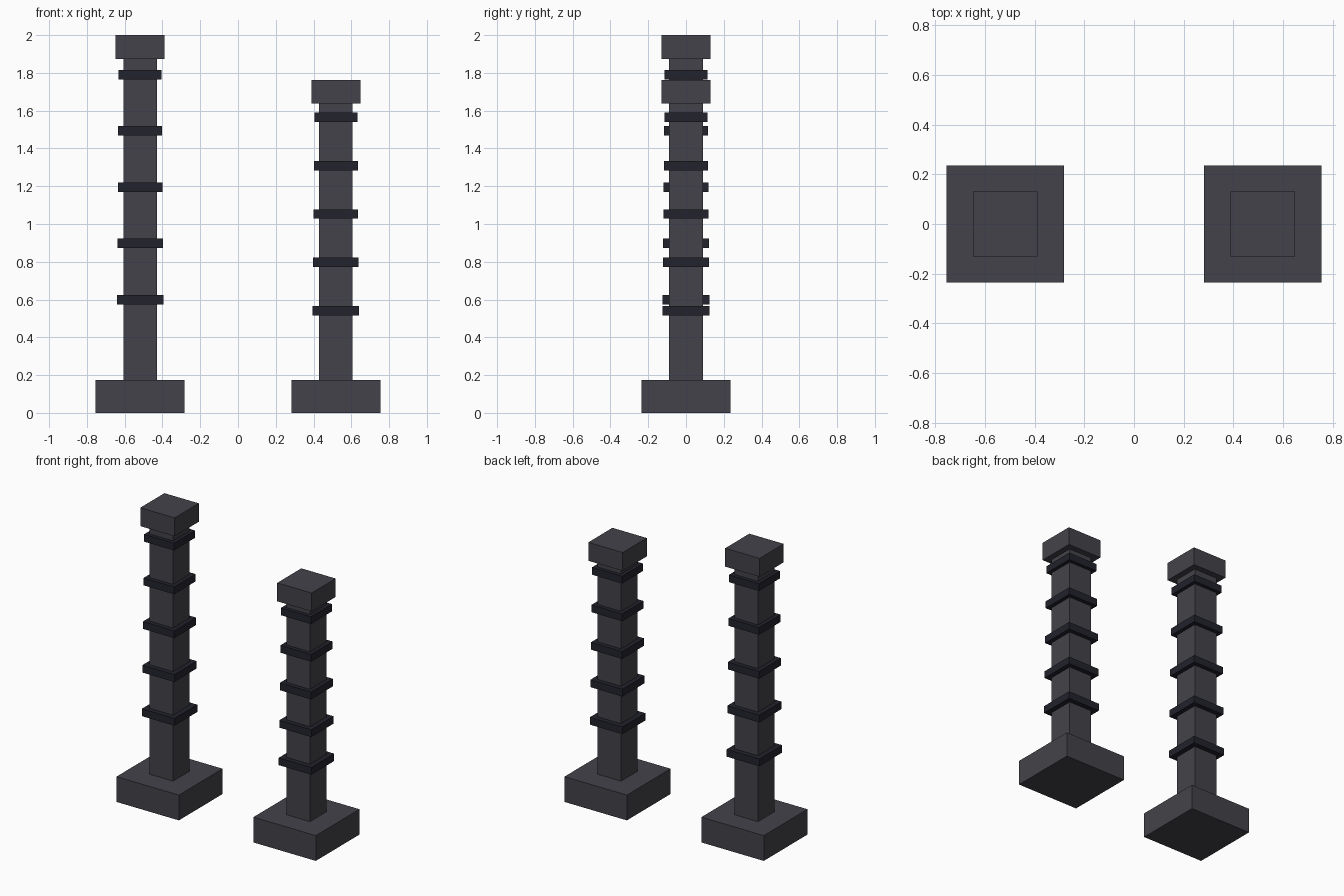
import bpy

if "Cube" in bpy.data.objects:
    bpy.data.objects.remove(bpy.data.objects["Cube"])


def material(name, color):
    m = bpy.data.materials.new(name)
    m.diffuse_color = (*color, 1)
    m.use_nodes = True
    m.node_tree.nodes["Principled BSDF"].inputs["Base Color"].default_value = m.diffuse_color
    return m


stone = material("dark_stone", (0.055, 0.055, 0.068))
band = material("dark_band", (0.016, 0.016, 0.026))


def box(name, x, width, z0, z1, mat):
    """Square box centred on y = 0, spanning z0 to z1."""
    bpy.ops.mesh.primitive_cube_add(size=1, location=(x, 0, (z0 + z1) / 2))
    ob = bpy.context.object
    ob.name = name
    ob.scale = (width, width, z1 - z0)
    bpy.ops.object.transform_apply(location=False, rotation=False, scale=True)
    ob.data.materials.append(mat)


def pillar(side, x, top, first_ring, ring_step):
    cap_bottom = top - 0.126
    box(side + "_base", x, 0.472, 0, 0.173, stone)
    box(side + "_shaft", x, 0.178, 0.173, cap_bottom, stone)
    box(side + "_cap", x, 0.26, cap_bottom, top, stone)
    # Bands shrink slightly towards the top
    for i in range(5):
        z = first_ring + i * ring_step
        box(f"{side}_band_{i + 1}", x, 0.247 - 0.005 * i, z - 0.025, z + 0.025, band)


pillar("tall_pillar", -0.518, 2.0, 0.599, 0.298)
pillar("short_pillar", 0.518, 1.763, 0.541, 0.256)
